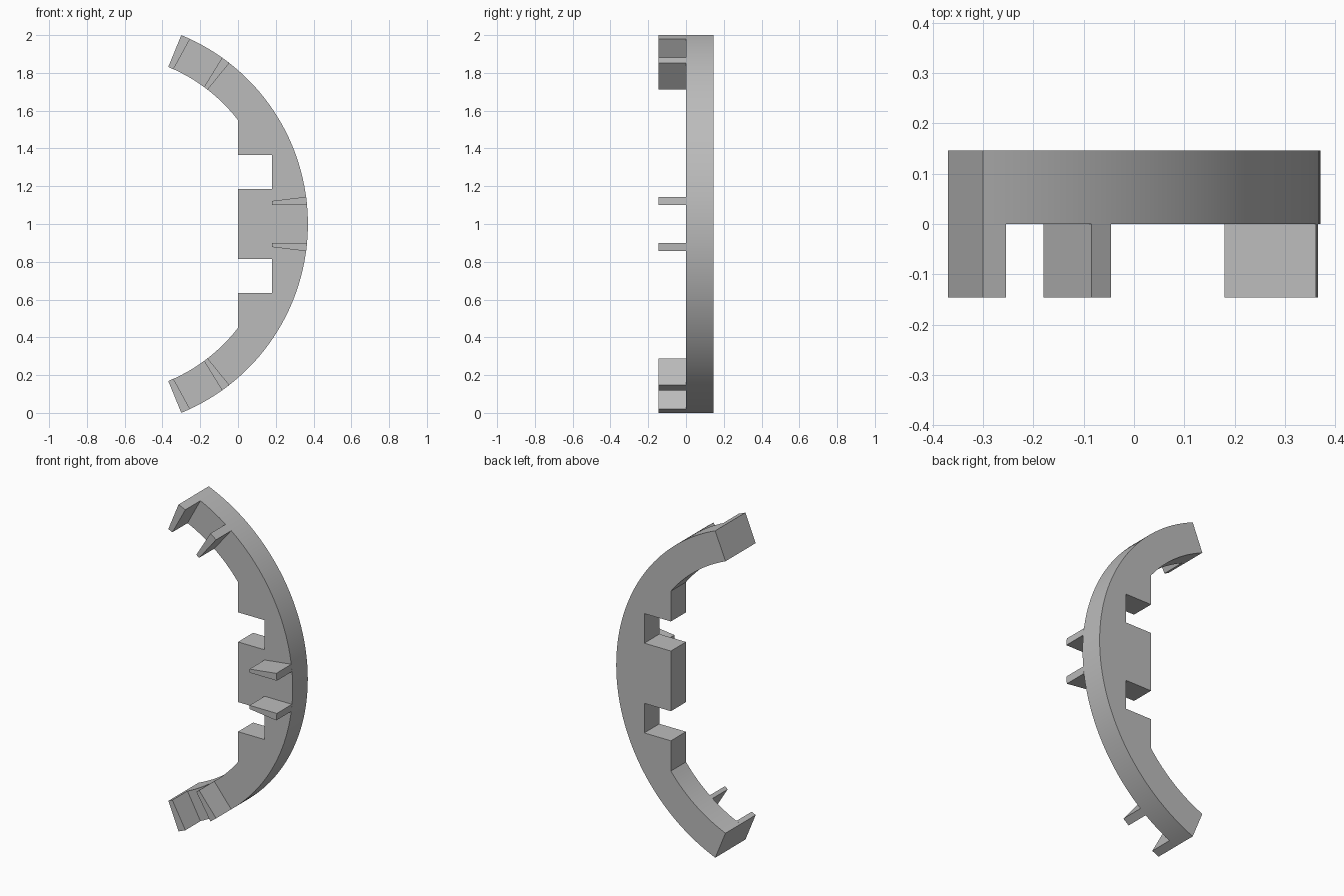
import bpy
import bmesh
from math import radians, degrees, sin, cos, atan2, asin, acos

if "Cube" in bpy.data.objects:
    bpy.data.objects.remove(bpy.data.objects["Cube"], do_unlink=True)

CX, CZ = -0.711, 1.0          # centre of both arcs
R_OUT, R_IN = 1.081, 0.899
END = 67.66                   # half sweep in degrees
DEPTH = 0.146

grey = bpy.data.materials.new("plain grey")
grey.use_nodes = True
GREY = (0.5, 0.5, 0.5, 1)
grey.diffuse_color = GREY
grey.node_tree.nodes["Principled BSDF"].inputs["Base Color"].default_value = GREY


def arc(radius, start, stop, steps):
    angles = [radians(start + (stop - start) * i / steps) for i in range(steps + 1)]
    return [(CX + radius * cos(a), CZ + radius * sin(a)) for a in angles]


def mirrored(points):
    return [(x, 2 * CZ - z) for x, z in reversed(points)]


def extrude_profile(name, points, y0, y1):
    bm = bmesh.new()
    face = bm.faces.new([bm.verts.new((x, y0, z)) for x, z in points])
    new = bmesh.ops.extrude_face_region(bm, geom=[face])["geom"]
    bmesh.ops.translate(bm, vec=(0, y1 - y0, 0),
                        verts=[v for v in new if isinstance(v, bmesh.types.BMVert)])
    bmesh.ops.recalc_face_normals(bm, faces=bm.faces)
    mesh = bpy.data.meshes.new(name)
    bm.to_mesh(mesh)
    bm.free()
    mesh.materials.append(grey)
    obj = bpy.data.objects.new(name, mesh)
    bpy.context.collection.objects.link(obj)
    bpy.ops.object.select_all(action="DESELECT")
    obj.select_set(True)
    bpy.context.view_layer.objects.active = obj
    bpy.ops.object.shade_smooth_by_angle(angle=radians(20))
    return obj


# Curved plate with two square notches in its flat inner edge
inner_start = degrees(acos(-CX / R_IN))
notch = [(0, 1.365), (0.18, 1.365), (0.18, 1.184), (0, 1.184)]
upper_inner = arc(R_IN, END, inner_start, 12) + notch
plate = arc(R_OUT, -END, END, 64) + upper_inner + mirrored(upper_inner)
extrude_profile("curved_plate", plate, 0, DEPTH)

# Tapered ribs on the front, as mirrored pairs
tip, tip_in = arc(R_OUT, END, END, 1)[0], arc(R_IN, END, END, 1)[0]
ribs = {
    "end_rib": [tip, (-0.254, 1.98), (-0.342, 1.819), tip_in],
    "inner_rib": [(-0.084, 1.881), (-0.046, 1.852), (-0.161, 1.711), (-0.18, 1.725)],
    "middle_rib": [(0.18, 1.10), (0.365, 1.10), (0.361, 1.144), (0.18, 1.122)],
}
for name, points in ribs.items():
    extrude_profile("upper_" + name, points, -DEPTH, 0)
    extrude_profile("lower_" + name, mirrored(points), -DEPTH, 0)
